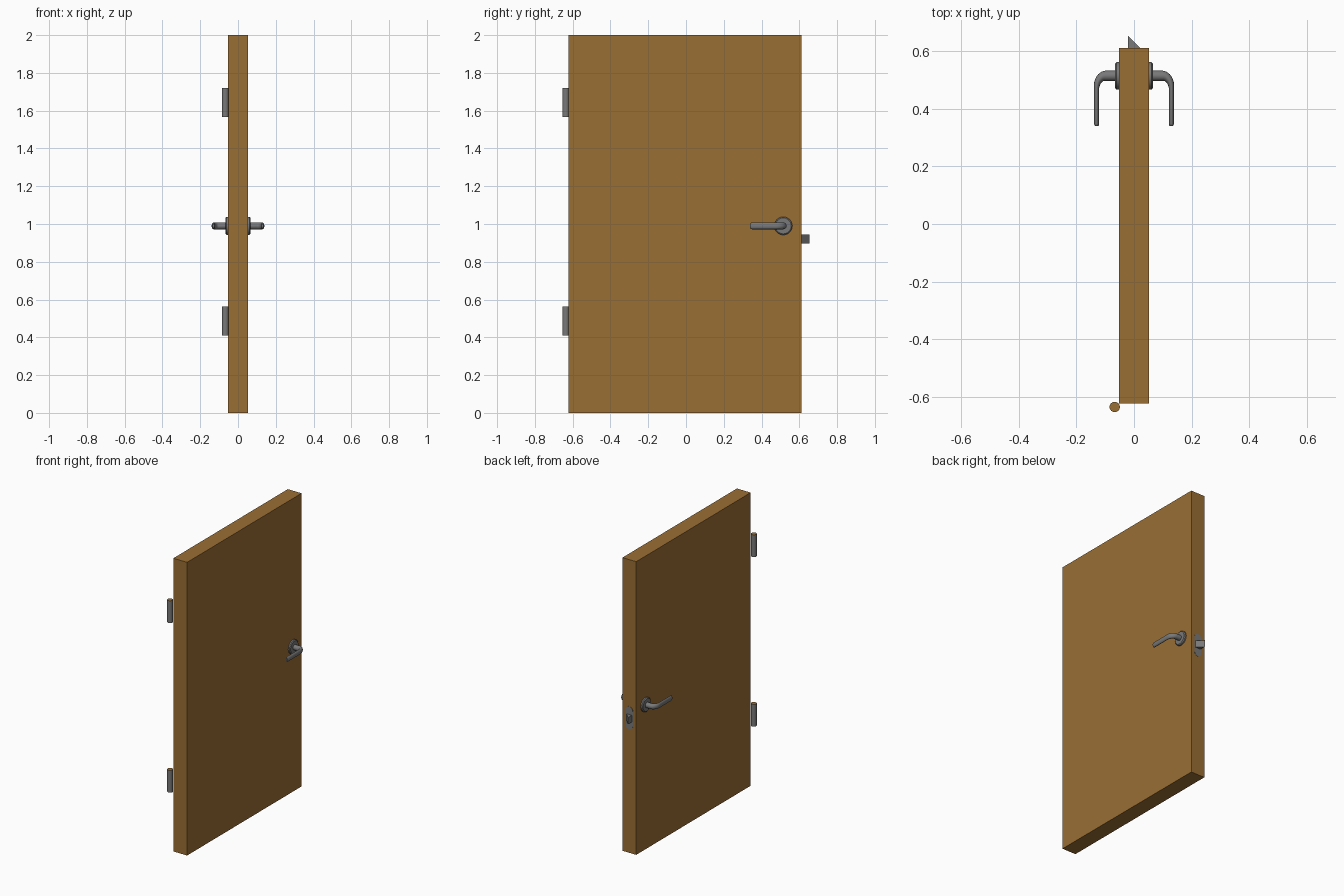
import bpy, bmesh, math
from mathutils import Vector

if "Cube" in bpy.data.objects:
    bpy.data.objects.remove(bpy.data.objects["Cube"])


def material(name, rgb):
    m = bpy.data.materials.new(name)
    m.diffuse_color = (*rgb, 1)
    m.use_nodes = True
    m.node_tree.nodes["Principled BSDF"].inputs["Base Color"].default_value = m.diffuse_color
    return m


WOOD = material("wood_brown", (0.323, 0.156, 0.034))
METAL = material("metal_grey", (0.19, 0.19, 0.195))


def finish(bm, name, mats, smooth=False, mirror=False):
    bmesh.ops.recalc_face_normals(bm, faces=bm.faces)
    me = bpy.data.meshes.new(name)
    bm.to_mesh(me)
    bm.free()
    for m in mats:
        me.materials.append(m)
    ob = bpy.data.objects.new(name, me)
    bpy.context.collection.objects.link(ob)
    if mirror:
        ob.modifiers.new("mirror_x", 'MIRROR').use_clip = False
    if smooth:
        bpy.ops.object.select_all(action='DESELECT')
        ob.select_set(True)
        bpy.context.view_layer.objects.active = ob
        bpy.ops.object.shade_smooth_by_angle(angle=math.radians(35))
    return ob


def box(name, lo, hi, mat):
    bm = bmesh.new()
    bmesh.ops.create_cube(bm, size=1)
    for v in bm.verts:
        v.co = Vector(l + (c + 0.5) * (h - l) for c, l, h in zip(v.co, lo, hi))
    return finish(bm, name, [mat])


def extrude_profile(bm, pts, offset):
    f = bm.faces.new([bm.verts.new(p) for p in pts])
    r = bmesh.ops.extrude_face_region(bm, geom=[f])
    vs = [g for g in r["geom"] if isinstance(g, bmesh.types.BMVert)]
    bmesh.ops.translate(bm, verts=vs, vec=offset)


def loft(name, rings, mirror):
    """Skin elliptical rings: (centre x, centre y, tangent angle, half width, half height)."""
    bm, n, loops = bmesh.new(), 24, []
    for x, y, ang, w, h in rings:
        side = Vector((-math.sin(ang), math.cos(ang), 0))
        loops.append([bm.verts.new(Vector((x, y, HZ)) + side * w * math.cos(t)
                                   + Vector((0, 0, h * math.sin(t))))
                      for t in (2 * math.pi * i / n for i in range(n))])
    for a, b in zip(loops, loops[1:]):
        for i in range(n):
            j = (i + 1) % n
            bm.faces.new((a[i], a[j], b[j], b[i]))
    bm.faces.new(loops[0])
    bm.faces.new(loops[-1])
    return finish(bm, name, [METAL], True, mirror)


HY, HZ = 0.515, 0.99      # handle axis

# Door leaf
box("door_leaf", (-0.052, -0.623, 0), (0.052, 0.611, 2.0), WOOD)

# Hinge barrels with wood coloured ends
for label, z in (("lower", 0.41), ("upper", 1.567)):
    bm = bmesh.new()
    bmesh.ops.create_cone(bm, cap_ends=True, segments=24, radius1=0.018, radius2=0.018, depth=0.152)
    bmesh.ops.translate(bm, verts=bm.verts, vec=(-0.067, -0.636, z + 0.076))
    for f in bm.faces:
        f.material_index = 1 if len(f.verts) > 4 else 0
    finish(bm, label + "_hinge", [METAL, WOOD], True)

# Round rosettes on both faces
loft("rosettes", [(x, HY, 0, r, r) for x, r in
                  ((0.05, 0.048), (0.061, 0.048), (0.066, 0.042), (0.066, 0.034))], True)

# Lever handles: round neck, bend, flattened grip, rounded tip
rings = [(0.06, HY, 0, 0.018, 0.018), (0.1, HY, 0, 0.018, 0.018)]
for i in range(1, 9):
    t = i / 8
    a = t * math.pi / 2
    rings.append((0.1 + 0.03 * math.sin(a), HY - 0.042 * (1 - math.cos(a)), -a,
                  0.018 - 0.009 * t, 0.018))
rings += [(0.13, 0.349, -math.pi / 2, 0.009, 0.018),
          (0.13, 0.343, -math.pi / 2, 0.0075, 0.016),
          (0.13, 0.340, -math.pi / 2, 0.0045, 0.012)]
loft("lever_handles", rings, True)

# Lock plate with rounded ends on the door edge
bm = bmesh.new()
pts = []
for cz, start in ((0.972, 0), (0.868, math.pi)):
    for i in range(13):
        a = start + math.pi * i / 12
        pts.append((0.027 * math.cos(a), 0.609, cz + 0.027 * math.sin(a)))
extrude_profile(bm, pts, (0, 0.0035, 0))
finish(bm, "lock_plate", [METAL])

# Wedge shaped latch bolt
bm = bmesh.new()
extrude_profile(bm, [(-0.02, 0.60, 0.898), (0.021, 0.60, 0.898),
                     (0.021, 0.612, 0.898), (-0.02, 0.654, 0.898)], (0, 0, 0.046))
finish(bm, "latch_bolt", [METAL])
